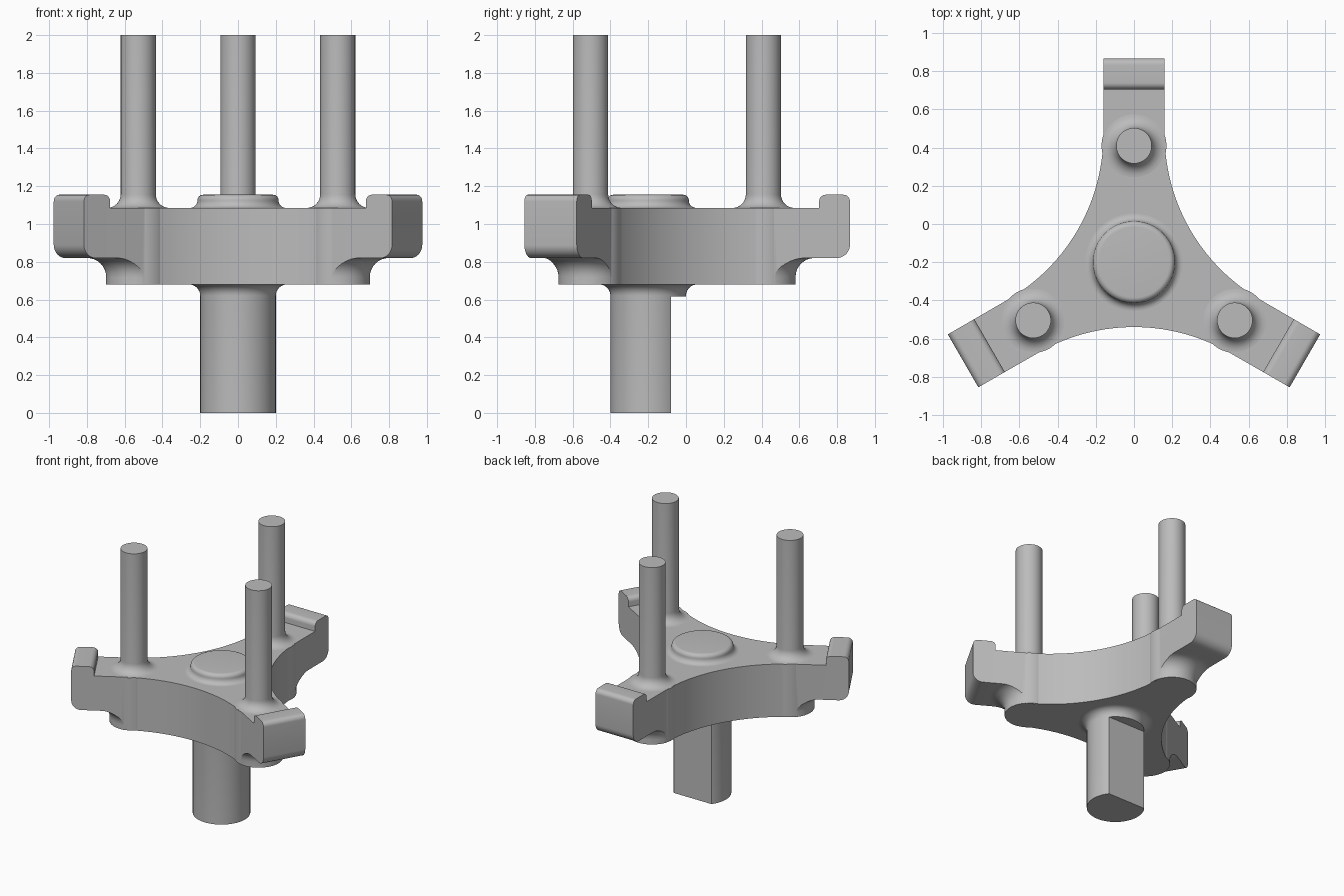
import bpy, bmesh
from math import radians, cos, sin
from mathutils import Matrix, Vector

if "Cube" in bpy.data.objects:
    bpy.data.objects.remove(bpy.data.objects["Cube"])

metal = bpy.data.materials.new("plain_grey")
metal.use_nodes = True
GREY = (0.5, 0.5, 0.5, 1)
metal.diffuse_color = GREY
metal.node_tree.nodes["Principled BSDF"].inputs["Base Color"].default_value = GREY

CY = -0.2                 # hub axis
HALF, PIN_DIST = 0.16, 0.61
BOTTOM, ARM_BOTTOM, TOP, PAD_TOP = 0.68, 0.82, 1.085, 1.155
# arm name, direction, radius of the inner and outer face of its end pad
ARMS = [("back", 90, 0.905, 1.068), ("right", 210, 0.874, 1.034), ("left", 330, 0.874, 1.034)]


def arc(cx, cz, r, a0, a1, n=8):
    steps = [radians(a0 + (a1 - a0) * i / n) for i in range(n + 1)]
    return [(cx + r * cos(t), cz + r * sin(t)) for t in steps]


def finish(bm, name, matrix):
    bmesh.ops.remove_doubles(bm, verts=bm.verts, dist=1e-5)
    bmesh.ops.recalc_face_normals(bm, faces=bm.faces)
    bm.transform(matrix)
    mesh = bpy.data.meshes.new(name)
    bm.to_mesh(mesh)
    bm.free()
    mesh.materials.append(metal)
    ob = bpy.data.objects.new(name, mesh)
    bpy.context.collection.objects.link(ob)
    return ob


def lathe(name, profile, matrix, steps=64):
    """Revolve an (r, z) profile that begins and ends on the axis."""
    bm = bmesh.new()
    vs = [bm.verts.new((r, 0, z)) for r, z in profile]
    es = [bm.edges.new(p) for p in zip(vs, vs[1:])]
    bmesh.ops.spin(bm, geom=vs + es, axis=(0, 0, 1), cent=(0, 0, 0),
                   angle=radians(360), steps=steps)
    return finish(bm, name, matrix)


def prism(name, points, offset, matrix):
    """Extrude a closed polygon of 3D points along an offset."""
    bm = bmesh.new()
    face = bm.faces.new([bm.verts.new(p) for p in points])
    ext = bmesh.ops.extrude_face_region(bm, geom=[face], use_keep_orig=True)
    bmesh.ops.translate(bm, vec=offset,
                        verts=[g for g in ext["geom"] if isinstance(g, bmesh.types.BMVert)])
    return finish(bm, name, matrix)


def cut(ob, cutter):
    mod = ob.modifiers.new("cut", "BOOLEAN")
    mod.operation, mod.solver, mod.object = "DIFFERENCE", "EXACT", cutter
    bpy.context.view_layer.objects.active = ob
    bpy.ops.object.modifier_apply(modifier=mod.name)
    bpy.data.objects.remove(cutter)


hub = Matrix.Translation((0, CY, 0))


def on_arm(angle, dist=0):
    return hub @ Matrix.Rotation(radians(angle), 4, "Z") @ Matrix.Translation((dist, 0, 0))


# Three-armed body with concave sides
outline = []
for _, angle, inner, _ in ARMS:
    turn = Matrix.Rotation(radians(angle), 3, "Z")
    for side in (-HALF, HALF):
        outline.append(turn @ Vector((inner + 0.02, side, BOTTOM)))
    gap = angle + 60
    centre = Vector((cos(radians(gap)), sin(radians(gap)))) * 1.34
    outline += [Vector((x, y, BOTTOM))
                for x, y in arc(centre.x, centre.y, 1.0, gap + 210, gap + 150, 28)]
body = prism("spider_body", outline, (0, 0, TOP - BOTTOM), hub)

parts = [body]
for name, angle, inner, outer in ARMS:
    # Undercut of the arm, filleted around the boss
    bm = bmesh.new()
    prof = [(0.17, 0.6)] + arc(0.27, 0.72, 0.1, 180, 90) + [(0.7, ARM_BOTTOM), (0.7, 0.6)]
    face = bm.faces.new([bm.verts.new((0, -r, z)) for r, z in prof])
    bmesh.ops.spin(bm, geom=[face], axis=(0, 0, 1), cent=(0, 0, 0),
                   angle=radians(180), steps=32)
    cut(body, finish(bm, "undercut", on_arm(angle, PIN_DIST)))

    # Boss and upright pin
    pin_at = on_arm(angle, PIN_DIST)
    parts.append(lathe(name + "_boss", [(0, BOTTOM + 0.001), (0.17, BOTTOM + 0.001),
                                        (0.17, TOP - 0.001), (0, TOP - 0.001)], pin_at))
    parts.append(lathe(name + "_pin", [(0, TOP - 0.02), (0.165, TOP - 0.02)]
                       + arc(0.165, TOP + 0.072, 0.072, 270, 180)
                       + [(0.093, 2), (0, 2)], pin_at, 48))

    # Raised end pad with rounded edges
    pad = ([(inner, ARM_BOTTOM)]
           + arc(outer - 0.07, ARM_BOTTOM + 0.07, 0.07, 270, 360)
           + arc(outer - 0.035, PAD_TOP - 0.035, 0.035, 0, 90)
           + arc(inner + 0.035, PAD_TOP - 0.035, 0.035, 90, 180))
    parts.append(prism(name + "_end_pad", [(r, -HALF, z) for r, z in pad],
                       (0, 2 * HALF, 0), on_arm(angle)))

# Round button on top of the hub
parts.append(lathe("hub_button", [(0, TOP - 0.02), (0.255, TOP - 0.02)]
                   + arc(0.255, TOP + 0.04, 0.04, 270, 180)
                   + arc(0.185, PAD_TOP - 0.03, 0.03, 0, 90) + [(0, PAD_TOP)], hub))

# Stem with a flat on its back
stem = lathe("stem", [(0, 0), (0.2, 0)] + arc(0.26, 0.62, 0.06, 180, 90)
             + [(0.26, 0.7), (0, 0.7)], hub)
flat = prism("flat_cutter", [(-0.4, 0.12, -0.1), (0.4, 0.12, -0.1), (0.4, 0.5, -0.1), (-0.4, 0.5, -0.1)],
             (0, 0, 0.715), hub)
cut(stem, flat)
parts.append(stem)

# Smooth rounded faces, keep edges sharp
bpy.ops.object.select_all(action="DESELECT")
for ob in parts:
    ob.select_set(True)
bpy.context.view_layer.objects.active = body
bpy.ops.object.shade_smooth_by_angle(angle=radians(30))
